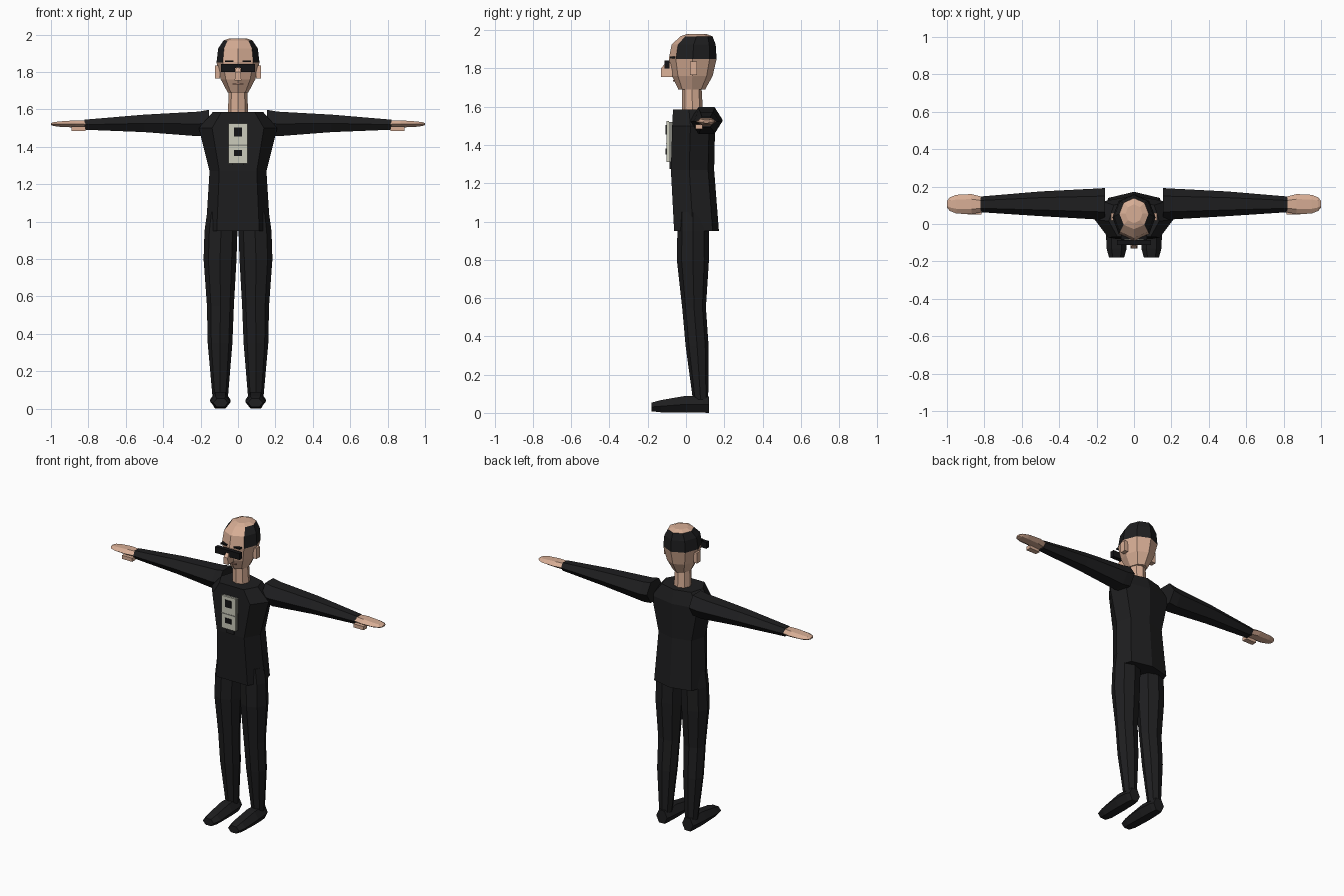
import bpy, bmesh, math
from mathutils import Vector

if "Cube" in bpy.data.objects:
    bpy.data.objects.remove(bpy.data.objects["Cube"])


def material(name, rgb):
    m = bpy.data.materials.new(name)
    m.diffuse_color = (*rgb, 1)
    m.use_nodes = True
    m.node_tree.nodes["Principled BSDF"].inputs["Base Color"].default_value = m.diffuse_color
    return m


SKIN = material("skin", (0.68, 0.42, 0.30))
CLOTH = material("black_cloth", (0.013, 0.013, 0.014))
DARK = material("black_plastic", (0.007, 0.007, 0.008))
PANEL = material("pale_grey", (0.60, 0.60, 0.50))
TRIM = material("mid_grey", (0.25, 0.25, 0.22))
LIPS = material("lips", (0.45, 0.23, 0.17))


def ngon(n, start=0.0):
    return [(math.sin(start + i * math.tau / n), -math.cos(start + i * math.tau / n)) for i in range(n)]


def loft(name, shape, rings, mats, axis="z", rule=None):
    """Skin a shape through rings of (position, u centre, v centre, u half, v half)."""
    bm = bmesh.new()
    loops = []
    for p, cu, cv, hu, hv in rings:
        loop = []
        for u, v in shape:
            a, b = cu + u * hu, cv + v * hv
            co = {"z": (a, b, p), "x": (p, a, b), "y": (a, p, b)}[axis]
            loop.append(bm.verts.new(co))
        loops.append(loop)
    n = len(shape)
    for low, high in zip(loops, loops[1:]):
        for i in range(n):
            j = (i + 1) % n
            bm.faces.new((low[i], low[j], high[j], high[i]))
    bm.faces.new(loops[0])
    bm.faces.new(loops[-1])
    bmesh.ops.recalc_face_normals(bm, faces=bm.faces)
    if rule:
        for f in bm.faces:
            f.material_index = rule(f)
    return finish(name, bm, mats)


def finish(name, bm, mats):
    me = bpy.data.meshes.new(name)
    bm.to_mesh(me)
    bm.free()
    for m in mats:
        me.materials.append(m)
    ob = bpy.data.objects.new(name, me)
    bpy.context.collection.objects.link(ob)
    return ob


def box(name, x, y, z, mat):
    """Box from (low, high) pairs."""
    bm = bmesh.new()
    bmesh.ops.create_cube(bm, size=1)
    for v in bm.verts:
        v.co = Vector([(r[0] + r[1]) / 2 + c * (r[1] - r[0]) for r, c in zip((x, y, z), v.co)])
    return finish(name, bm, [mat])


def mirror(ob):
    mod = ob.modifiers.new("mirror", "MIRROR")
    mod.use_axis[0] = True
    return ob


OCT = ngon(8)
HEX = ngon(6, math.pi / 6)


# Head: hair covers the sides and back above the ears, leaving forehead and crown bare
def hair(f):
    c = f.calc_center_median()
    return int(c.z > 1.86 and f.normal.z < 0.9 and not (c.y < 0.01 and abs(c.x) < 0.055))


loft("head", OCT, [(1.69, 0, .03, .055, .07), (1.76, 0, .033, .092, .106),
                   (1.85, 0, .035, .115, .125), (1.925, 0, .04, .106, .115),
                   (1.968, 0, .055, .078, .083), (1.98, 0, .055, .045, .05)],
     [SKIN, CLOTH], rule=hair)
loft("neck", OCT, [(1.55, 0, .035, .056, .055), (1.72, 0, .03, .048, .05)], [SKIN])
mirror(box("ear", (.095, .122), (.02, .058), (1.765, 1.835), SKIN))

# Face
loft("nose", [(-1, 1), (-1, -1), (1, -1), (1, 1)],
     [(1.755, 0, -.1, .018, .03), (1.80, 0, -.1, .014, .03), (1.83, 0, -.092, .01, .015)], [SKIN])
box("mouth", (-.03, .03), (-.067, -.059), (1.732, 1.739), LIPS)
mirror(box("eyebrow", (.025, .07), (-.084, -.045), (1.852, 1.861), DARK))

# Dark glasses
mirror(box("lens", (.016, .09), (-.112, -.085), (1.80, 1.842), DARK))
box("glasses_bridge", (-.02, .02), (-.112, -.085), (1.822, 1.842), DARK)

# Shirt: flat chest, ridged back
TORSO = [(-.66, -1), (.66, -1), (1, -.15), (.8, .72), (0, 1), (-.8, .72), (-1, -.15)]
loft("shirt", TORSO, [(.95, 0, .055, .172, .117), (1.27, 0, .034, .152, .113),
                      (1.50, 0, .04, .21, .112), (1.585, 0, .03, .135, .098)], [CLOTH])

# Arms
mirror(loft("sleeve", HEX, [(.155, .107, 1.53, .085, .078), (.21, .107, 1.522, .082, .076),
                            (.50, .108, 1.525, .066, .054), (.82, .105, 1.518, .042, .031)],
            [CLOTH], axis="x"))
mirror(loft("hand", HEX, [(.81, .105, 1.52, .040, .024), (.87, .106, 1.522, .054, .022),
                          (.95, .106, 1.521, .050, .017), (.985, .106, 1.521, .036, .012),
                          (1.0, .106, 1.521, .018, .006)], [SKIN], axis="x"))
mirror(box("thumb", (.815, .89), (.05, .085), (1.484, 1.508), SKIN))

# Trousers
mirror(loft("trouser_leg", OCT, [(.07, .095, .076, .042, .04), (.35, .096, .058, .066, .06),
                                 (.55, .094, .042, .072, .062), (.80, .096, .036, .088, .084),
                                 (.95, .091, .037, .088, .082), (1.05, .085, .037, .08, .08)], [CLOTH]))

# Shoes
mirror(loft("shoe", HEX, [(-.18, .093, .031, .040, .026), (-.13, .093, .035, .054, .037),
                          (0.0, .095, .045, .056, .051), (.09, .095, .045, .050, .051),
                          (.12, .095, .043, .040, .049)], [CLOTH], axis="y"))

# Chest device: pale plate on a grey back, with dark switches and a seam
box("device_back", (-.054, .054), (-.09, -.06), (1.31, 1.52), TRIM)
box("device_lower_mount", (-.03, .03), (-.086, -.07), (1.275, 1.312), CLOTH)
box("device_face", (-.052, .052), (-.102, -.088), (1.31, 1.525), PANEL)
box("device_seam", (-.052, .052), (-.104, -.1), (1.405, 1.411), TRIM)
for low, high in ((1.455, 1.503), (1.35, 1.382)):
    box("device_switch", (-.022, .022), (-.106, -.1), (low, high), DARK)
